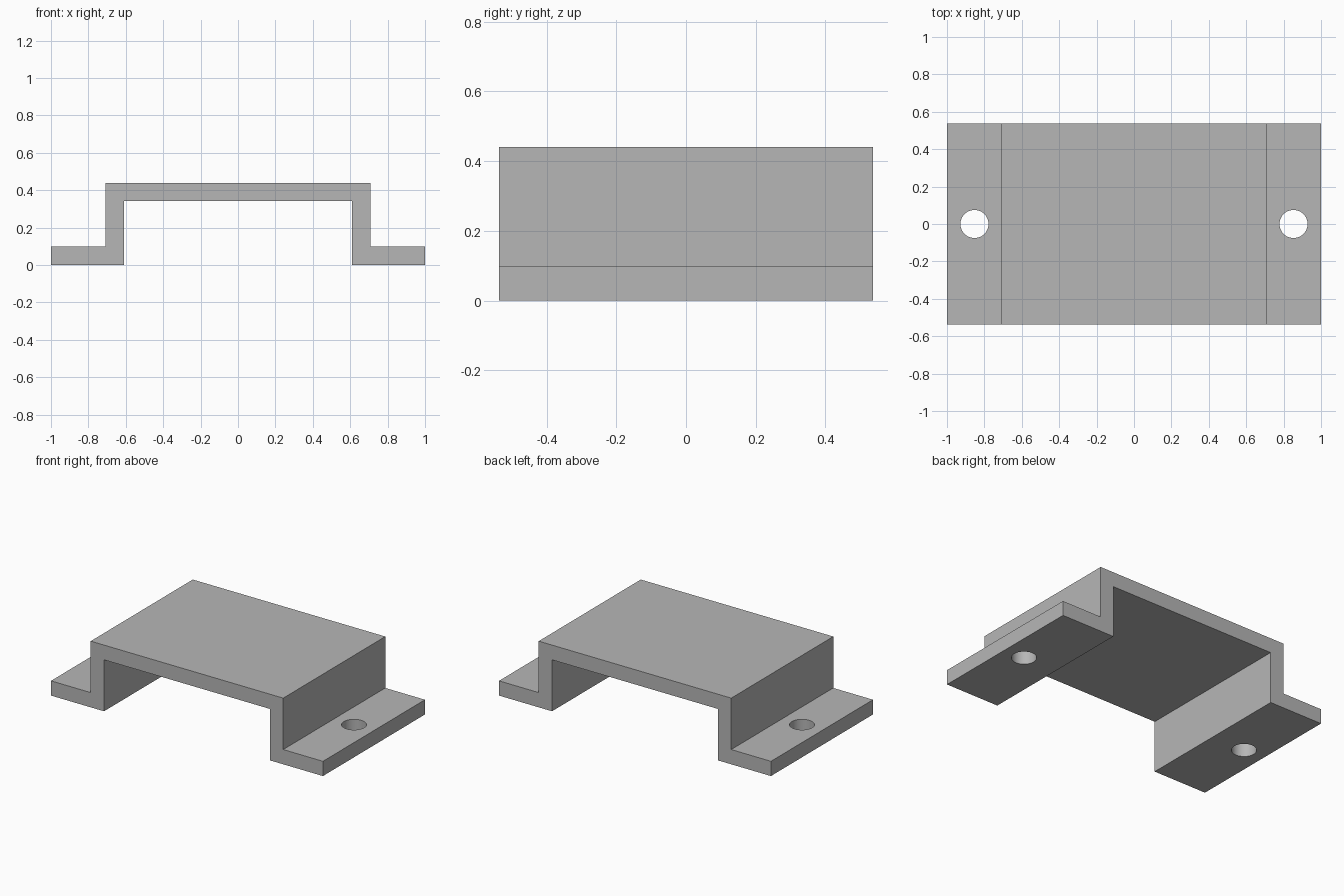
import bpy
import bmesh
from mathutils import Vector

cube = bpy.data.objects.get("Cube")
if cube:
    bpy.data.objects.remove(cube, do_unlink=True)

HALF_DEPTH = 0.536
SHEET = 0.098
HEIGHT = 0.44
WALL_OUTER = 0.708
HOLE_X, HOLE_RADIUS = 0.853, 0.075

grey = bpy.data.materials.new("plain grey")
grey.use_nodes = True
colour = (0.47, 0.47, 0.47, 1)
grey.diffuse_color = colour
grey.node_tree.nodes["Principled BSDF"].inputs["Base Color"].default_value = colour

# Bracket: mirrored hat-shaped profile extruded along its depth
wall_inner = WALL_OUTER - SHEET
half = [(wall_inner, HEIGHT - SHEET), (wall_inner, 0), (1, 0),
        (1, SHEET), (WALL_OUTER, SHEET), (WALL_OUTER, HEIGHT)]
profile = half + [(-x, z) for x, z in reversed(half)]

bm = bmesh.new()
face = bm.faces.new([bm.verts.new((x, -HALF_DEPTH, z)) for x, z in profile])
result = bmesh.ops.extrude_face_region(bm, geom=[face])
moved = [g for g in result["geom"] if isinstance(g, bmesh.types.BMVert)]
bmesh.ops.translate(bm, verts=moved, vec=Vector((0, 2 * HALF_DEPTH, 0)))
bmesh.ops.recalc_face_normals(bm, faces=bm.faces[:])
mesh = bpy.data.meshes.new("mounting_bracket")
bm.to_mesh(mesh)
bm.free()
mesh.materials.append(grey)
bracket = bpy.data.objects.new("mounting_bracket", mesh)
bpy.context.collection.objects.link(bracket)

# Screw holes through both flanges
for side, x in (("left", HOLE_X), ("right", -HOLE_X)):
    bpy.ops.mesh.primitive_cylinder_add(vertices=48, radius=HOLE_RADIUS,
                                        depth=4 * SHEET, location=(x, 0, SHEET / 2))
    cutter = bpy.context.object
    cutter.name = side + "_hole_cutter"
    cutter.data.materials.append(grey)
    cut = bracket.modifiers.new(side + "_hole", "BOOLEAN")
    cut.operation = "DIFFERENCE"
    cut.solver = "EXACT"
    cut.object = cutter
    bpy.ops.object.select_all(action="DESELECT")
    bracket.select_set(True)
    bpy.context.view_layer.objects.active = bracket
    bpy.ops.object.modifier_apply(modifier=cut.name)
    bpy.data.objects.remove(cutter, do_unlink=True)

bpy.ops.object.shade_smooth_by_angle()
